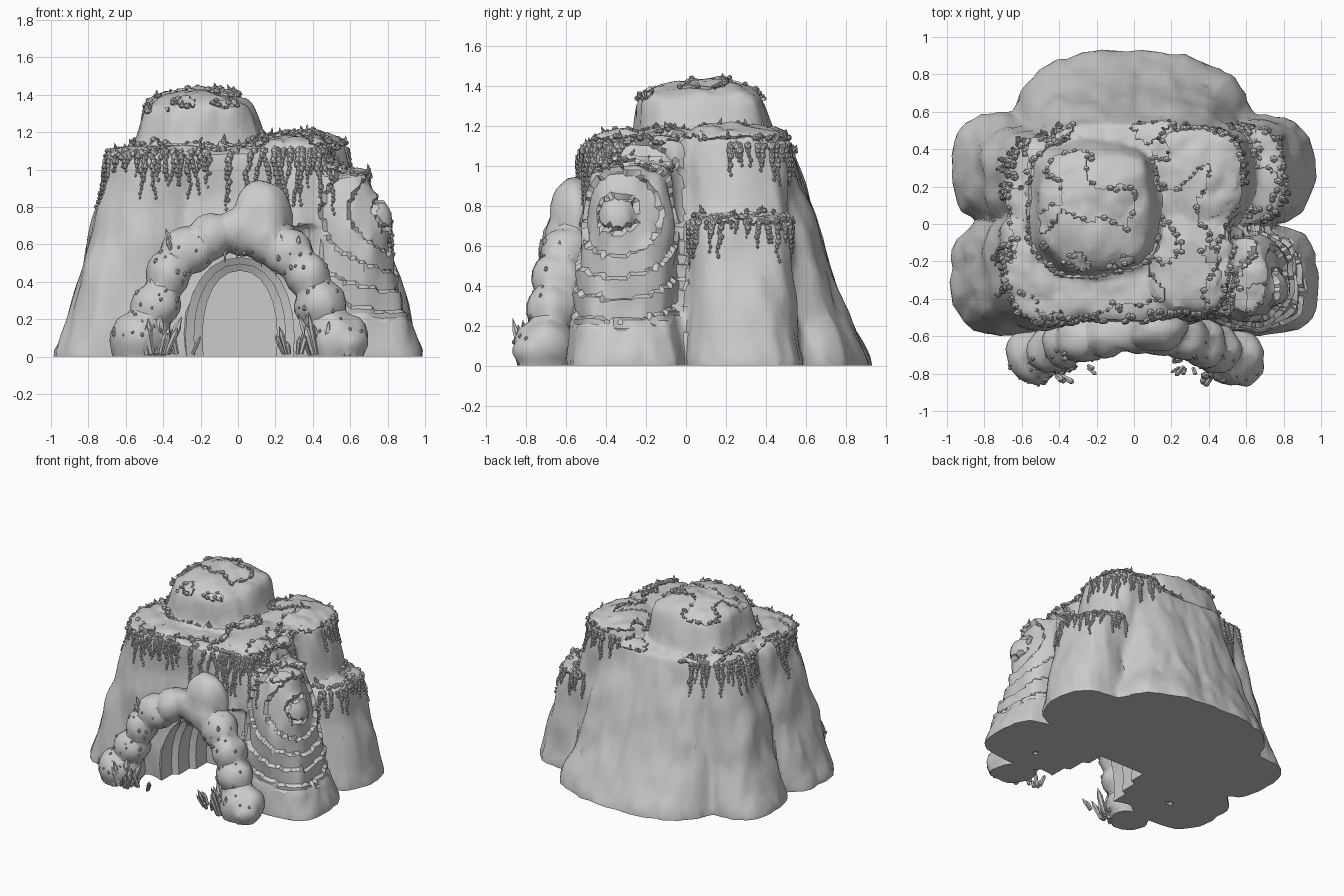
import bpy, bmesh, math, random
from mathutils import Vector, Matrix, noise
from mathutils.bvhtree import BVHTree

random.seed(4)
if "Cube" in bpy.data.objects:
    bpy.data.objects.remove(bpy.data.objects["Cube"], do_unlink=True)

grey = (0.6, 0.6, 0.6, 1)
stone = bpy.data.materials.new("stone_grey")
stone.use_nodes = True
stone.diffuse_color = grey
stone.node_tree.nodes["Principled BSDF"].inputs["Base Color"].default_value = grey


def make_object(name, bm):
    mesh = bpy.data.meshes.new(name)
    bm.to_mesh(mesh)
    ob = bpy.data.objects.new(name, mesh)
    bpy.context.collection.objects.link(ob)
    return ob


def finish(ob):
    ob.data.materials.clear()
    ob.data.materials.append(stone)
    ob.data.shade_smooth()
    ob.data.set_sharp_from_angle(angle=math.radians(28))


def bake(ob):
    depsgraph = bpy.context.evaluated_depsgraph_get()
    depsgraph.update()
    mesh = bpy.data.meshes.new_from_object(ob.evaluated_get(depsgraph))
    ob.modifiers.clear()
    ob.data = mesh


def loft(bm, rings, power, segs):
    """Closed stack of rounded rings: height, then centre and radii."""
    def bend(t):
        return math.copysign(abs(t) ** (2 / power), t)
    loops = []
    for z, (cx, cy, rx, ry) in rings:
        angles = [math.tau * i / segs for i in range(segs)]
        loops.append([bm.verts.new((cx + rx * bend(math.cos(a)), cy + ry * bend(math.sin(a)), z))
                      for a in angles])
    for low, high in zip(loops, loops[1:]):
        for i in range(segs):
            j = (i + 1) % segs
            bm.faces.new((low[i], low[j], high[j], high[i]))
    bm.faces.new(loops[-1])
    bm.faces.new(loops[0][::-1])


def lobe(bm, base, top, floor, height, cap=.05):
    """Tapered rock column with a rounded cap."""
    base, top = Vector(base), Vector(top)
    rings = [(floor + (height - floor) * k / 6, base.lerp(top, (k / 6) ** .85)) for k in range(7)]
    for k in range(1, 5):
        a = math.radians(19 * k)
        shrink = math.cos(a)
        rings.append((height + cap * math.sin(a), (top.x, top.y, top.z * shrink, top.w * shrink)))
    loft(bm, rings, 2.8, 40)


def blob(bm, loc, size, detail=1):
    tilt = Matrix.Rotation(random.uniform(-.3, .3), 4, 'Y')
    bmesh.ops.create_icosphere(bm, subdivisions=detail, radius=1,
                               matrix=Matrix.Translation(loc) @ tilt @ Matrix.Diagonal((*size, 1)))


def spike(bm, loc, direction, length, radius, shaft):
    """Six-sided point on an optional straight shaft."""
    turn = Vector(direction).to_track_quat('Z', 'Y').to_matrix().to_4x4()
    body = length * shaft
    for z, depth, wide, narrow in ((0, body, radius * .8, radius),
                                   (body, length - body, radius, radius * .05)):
        if depth > 0:
            shift = Matrix.Translation((0, 0, z + depth / 2))
            bmesh.ops.create_cone(bm, cap_ends=True, segments=6, radius1=wide, radius2=narrow,
                                  depth=depth, matrix=Matrix.Translation(loc) @ turn @ shift)


boss = Vector((.74, -.34, .76))


def rocky(name, bm, voxel, ratio, amount, cutter=None):
    """Fuse the lumps, roughen them, cut the hollow and break into facets."""
    ob = make_object(name, bm)
    fuse = ob.modifiers.new("fuse", 'REMESH')
    fuse.mode, fuse.voxel_size = 'VOXEL', voxel
    bake(ob)
    fine = bmesh.new()
    fine.from_mesh(ob.data)
    fine.normal_update()
    moves = []
    for v in fine.verts:
        p = v.co
        cells = noise.voronoi(Vector((p.x * 5, p.y * 5, p.z * 2.5)))[0][0]
        ridges = noise.noise(Vector((p.x * 14, p.y * 14, p.z * 3)))
        d = amount * (.5 - .9 * cells + .5 * noise.noise(p * 4) + .35 * ridges)
        # Concentric strata around the boss on the front left column
        reach = (p - boss).length
        if cutter and p.x > .45 and p.y < 0 and .1 < reach < .6:
            d -= .028 * ((reach * 9) % 1)
        moves.append(v.normal * d)
    for v, move in zip(fine.verts, moves):
        v.co += move
        if v.co.z < .02:
            v.co.z = 0
    fine.normal_update()
    fine.to_mesh(ob.data)
    if cutter:
        cut = ob.modifiers.new("hollow", 'BOOLEAN')
        cut.operation, cut.solver, cut.object = 'DIFFERENCE', 'EXACT', cutter
    ob.modifiers.new("facets", 'DECIMATE').ratio = ratio
    bake(ob)
    finish(ob)
    return fine


# Mountain lobes: the back slope, four corners, core, mound and summit
rock = bmesh.new()
lobe(rock, (-.01, .4, .66, .53), (-.03, .24, .48, .3), 0, 1.06)
lobe(rock, (-.66, .3, .33, .29), (-.45, .21, .22, .24), 0, 1.06)
lobe(rock, (-.67, -.29, .32, .31), (-.41, -.2, .28, .32), 0, 1.06)
lobe(rock, (.67, -.31, .32, .3), (.53, -.27, .19, .22), 0, .97)
lobe(rock, (.66, .3, .32, .29), (.52, .25, .28, .26), 0, .71)
lobe(rock, (.42, .26, .27, .26), (.35, .25, .23, .25), .6, 1.14)
lobe(rock, (0, -.1, .62, .48), (-.05, -.08, .49, .43), 0, 1.08)
lobe(rock, (.3, -.2, .29, .33), (.3, -.18, .22, .28), .7, 1.13)
lobe(rock, (-.2, .08, .4, .39), (-.21, .08, .3, .32), 1, 1.31, .11)
blob(rock, boss, (.08, .09, .13), 3)

# Stepped hollow for the cave, turned to open at the front
hollow = bmesh.new()
steps = []
for k in range(4):
    size = (.01, .1, .2 + .045 * k, .36 + .035 * k)
    steps += [(.12 + .15 * k, size), (.25 + .15 * k, size)]
steps.append((1.1, steps[-1][1]))
loft(hollow, steps, 2.2, 24)
bmesh.ops.rotate(hollow, verts=hollow.verts, matrix=Matrix.Rotation(math.pi / 2, 3, 'X'))
cutter = make_object("cave_cutter", hollow)
fine = rocky("mountain", rock, .022, .2, .035, cutter)
bpy.data.objects.remove(cutter, do_unlink=True)

# Boulder arch around the entrance
arch = bmesh.new()
for k in range(11):
    a = math.pi * k / 10
    side = math.cos(a)
    wide = .12 + .02 * (k % 2)
    blob(arch, (.46 * side, -.57 - .11 * side ** 2, .1 + .57 * math.sin(a)), (wide, .13, .13), 3)
blob(arch, (.13, -.56, .76), (.16, .12, .19), 3)
for side in (-1, 1):
    blob(arch, (.53 * side, -.7, .09), (.16, .16, .15), 3)
blob(arch, (.6, -.74, .07), (.09, .13, .1), 3)
arch_fine = rocky("entrance_arch", arch, .018, .15, .03)

# Moss mats lifted off the upward ledges
moss = fine.copy()


def mossy(face):
    c = face.calc_center_median()
    ledge = c.z > .66 and c.x > .4 and c.y > 0
    need = .15 if c.z > 1.32 else -.12
    return face.normal.z > .5 and (c.z > .97 or ledge) and noise.noise(c * 5) > need


bmesh.ops.delete(moss, geom=[f for f in moss.faces if not mossy(f)], context='FACES')
moss.normal_update()
for v in moss.verts:
    v.co += v.normal * .014 + Vector((random.uniform(-.006, .006), random.uniform(-.006, .006), 0))
mats = make_object("moss_mats", moss)
solid = mats.modifiers.new("thickness", 'SOLIDIFY')
solid.thickness, solid.offset = .024, -1
bake(mats)
finish(mats)

# Moss tufts along the mat edges
tufts = bmesh.new()
rim = [v.co.copy() for v in moss.verts if v.is_boundary]
for p in random.sample(rim, min(330, len(rim))):
    s = random.uniform(.007, .018)
    blob(tufts, p, (s * 1.3, s, s))
    if random.random() < .25:
        spike(tufts, p, (random.uniform(-.6, .6), random.uniform(-.6, .6), 1), .035, .007, .6)
finish(make_object("moss_tufts", tufts))

# Hanging vines that follow the walls
vines = bmesh.new()
wall = BVHTree.FromBMesh(fine)


def hang(cx, cy, top, start, end, count, longest):
    for k in range(count):
        a = math.radians(start + (end - start) * (k + random.random()) / count)
        length = random.uniform(.06, longest)
        drop = 0
        while drop < length:
            a += random.uniform(-.025, .025)
            out = Vector((math.cos(a), math.sin(a), 0))
            hit = wall.ray_cast(Vector((cx, cy, top - drop)) + out * 2, -out)[0]
            if hit:
                s = .021 * (1 - .6 * drop / length) * random.uniform(.7, 1.2)
                blob(vines, hit + out * .004, (s, s, s * 1.3))
            drop += .024


hang(-.3, -.1, 1.09, 180, 285, 26, .3)
hang(.3, -.15, 1.1, 215, 320, 22, .36)
hang(.45, .25, .74, -45, 80, 20, .26)
hang(.3, .2, 1.1, 0, 105, 16, .22)
hang(-.35, .2, 1.08, 95, 190, 18, .25)
finish(make_object("hanging_vines", vines))

# Crystal clusters at the feet and on the arch shoulders
crystals = bmesh.new()
for side in (-1, 1):
    for x, y, z, count, size in ((.44, -.8, .015, 11, .25), (.3, -.74, .015, 7, .16),
                                 (.3, -.67, .56, 8, .15)):
        for k in range(count):
            dx, dy = random.uniform(-1, 1), random.uniform(-1, 1)
            spike(crystals, (side * x + dx * .06, y + dy * .04, z), (dx * .45, dy * .3 - .1, 1),
                  size * random.uniform(.4, 1), size * random.uniform(.06, .1), .7)
finish(make_object("crystals", crystals))

# Pebbles stuck to the arch
pebbles = bmesh.new()
outer = [v.co.copy() for v in arch_fine.verts if v.normal.y < -.3 and .1 < v.co.z < .6]
for p in random.sample(outer, min(60, len(outer))):
    s = random.uniform(.006, .014)
    blob(pebbles, p, (s, s, s * 1.3))
finish(make_object("pebbles", pebbles))

# Stalactites under the arch
fangs = bmesh.new()
for k in range(7):
    x = -.2 + .065 * k
    spike(fangs, (x, -.62, .61 - x * x), (0, 0, -1), random.uniform(.07, .13), .02, 0)
finish(make_object("stalactites", fangs))
